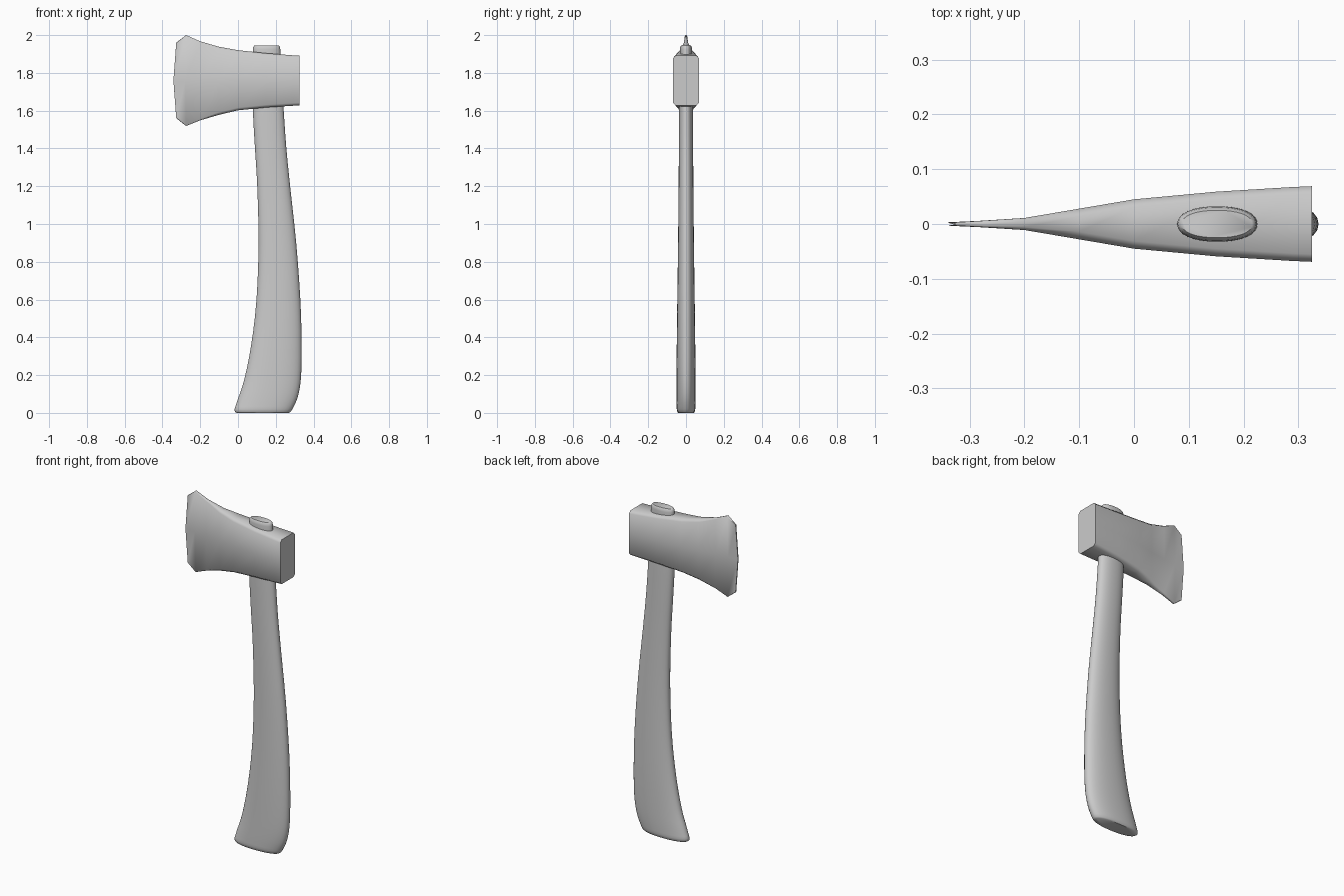
import bpy, bmesh, math

if "Cube" in bpy.data.objects:
    bpy.data.objects.remove(bpy.data.objects["Cube"])


def loft(name, rings, angle):
    """Skin a list of equal-length point rings and cap both ends."""
    bm = bmesh.new()
    vs = [[bm.verts.new(p) for p in r] for r in rings]
    n = len(rings[0])
    for a, b in zip(vs, vs[1:]):
        for i in range(n):
            j = (i + 1) % n
            bm.faces.new((a[i], a[j], b[j], b[i]))
    bm.faces.new(vs[0])
    bm.faces.new(vs[-1])
    bmesh.ops.recalc_face_normals(bm, faces=bm.faces)
    me = bpy.data.meshes.new(name)
    bm.to_mesh(me)
    bm.free()
    ob = bpy.data.objects.new(name, me)
    bpy.context.collection.objects.link(ob)
    bpy.ops.object.select_all(action='DESELECT')
    ob.select_set(True)
    bpy.context.view_layer.objects.active = ob
    bpy.ops.object.shade_smooth_by_angle(angle=math.radians(angle))
    return ob


def spline(rows, steps):
    """Catmull-Rom resampling of profile stations."""
    out = []
    for i in range(len(rows) - 1):
        p = [rows[max(i - 1, 0)], rows[i], rows[i + 1], rows[min(i + 2, len(rows) - 1)]]
        for s in range(steps):
            t = s / steps
            out.append([0.5 * (2 * b + (c - a) * t + (2 * a - 5 * b + 4 * c - d) * t * t
                               + (3 * b - a - 3 * c + d) * t ** 3) for a, b, c, d in zip(*p)])
    out.append(rows[-1])
    return out


def oval(z, x0, x1, w, n=32):
    cx, r, e = (x0 + x1) / 2, (x1 - x0) / 2, 2 / 2.2
    pts = []
    for i in range(n):
        c, s = math.cos(2 * math.pi * i / n), math.sin(2 * math.pi * i / n)
        pts.append((cx + r * math.copysign(abs(c) ** e, c),
                    w * math.copysign(abs(s) ** e, s), z))
    return pts


# Handle: curved haft, stations are z, left x, right x, half thickness
body = spline([
    (0.02, -0.018, 0.288, 0.049), (0.08, 0.002, 0.315, 0.050),
    (0.18, 0.034, 0.333, 0.050), (0.36, 0.070, 0.337, 0.049),
    (0.60, 0.098, 0.330, 0.046), (0.90, 0.109, 0.308, 0.042),
    (1.20, 0.102, 0.276, 0.039), (1.40, 0.090, 0.256, 0.038),
    (1.60, 0.079, 0.242, 0.037), (1.80, 0.078, 0.230, 0.034),
    (1.925, 0.079, 0.224, 0.032)], 3)
stations = ([(0.0, -0.008, 0.270, 0.041), (0.006, -0.017, 0.279, 0.046)] + body
            + [(1.938, 0.081, 0.222, 0.030), (1.945, 0.087, 0.216, 0.025)])
loft("handle", [oval(*s) for s in stations], 50)


# Axe head: chamfered sections, stations are x, bottom z, top z, half thickness, edge bow
def section(x, z0, z1, w, bow):
    c = min(0.014, w * 0.5)
    zm = (z0 + z1) / 2
    half = [(w - c, z0, 0), (w, z0 + c, 0), (w, zm, bow), (w, z1 - c, 0), (w - c, z1, 0)]
    return ([(x - b, y, z) for y, z, b in half]
            + [(x - b, -y, z) for y, z, b in reversed(half)])


head = [
    (0.325, 1.628, 1.891, 0.069, 0), (0.29, 1.626, 1.893, 0.0675, 0),
    (0.15, 1.617, 1.904, 0.059, 0), (0.00, 1.602, 1.920, 0.045, 0),
    (-0.10, 1.578, 1.938, 0.028, 0), (-0.20, 1.549, 1.967, 0.011, 0),
    (-0.275, 1.519, 2.000, 0.006, 0.004), (-0.327, 1.560, 1.960, 0.003, 0.015)]
loft("axe_head", [section(*s) for s in head], 50)
